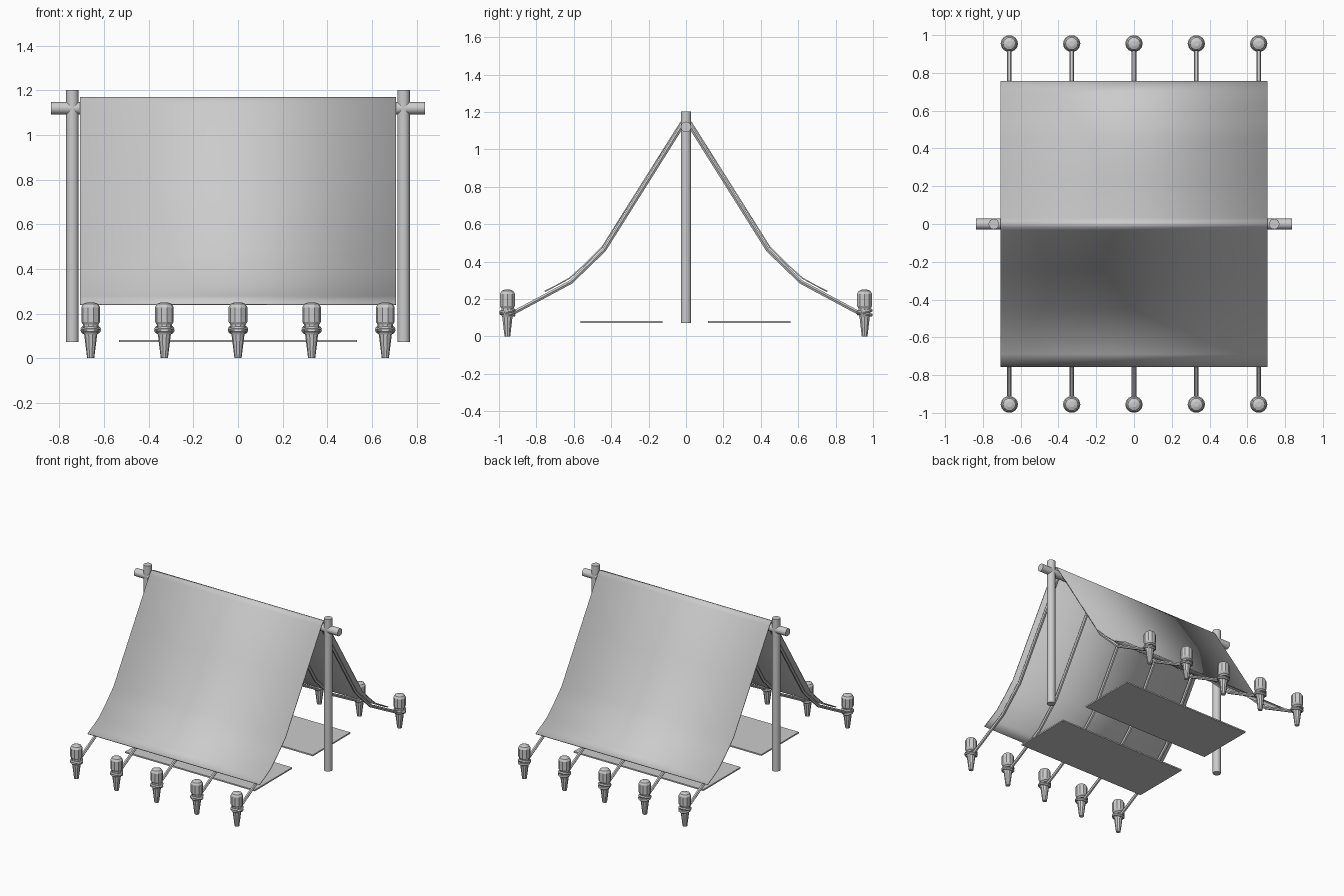
import bpy, bmesh
from math import radians, pi, cos, sin

if "Cube" in bpy.data.objects:
    bpy.data.objects.remove(bpy.data.objects["Cube"])

PEG_X = [-0.66, -0.33, 0, 0.33, 0.66]
PEG_Y = 0.955


def smooth(angle=35):
    bpy.ops.object.shade_smooth_by_angle(angle=radians(angle))


def pole(name, loc, length, rot=(0, 0, 0), r=0.028):
    bpy.ops.mesh.primitive_cylinder_add(vertices=16, radius=r, depth=length, location=loc, rotation=rot)
    bpy.context.object.name = name
    smooth()


def new_mesh(name, bm):
    bmesh.ops.recalc_face_normals(bm, faces=bm.faces)
    me = bpy.data.meshes.new(name)
    bm.to_mesh(me)
    bm.free()
    ob = bpy.data.objects.new(name, me)
    bpy.context.collection.objects.link(ob)
    bpy.ops.object.select_all(action='DESELECT')
    ob.select_set(True)
    bpy.context.view_layer.objects.active = ob
    return ob


def both_sides(half):
    # mirror a half profile (outermost point first) over the ridge
    return [(-y, z) for y, z in half] + [(y, z) for y, z in reversed(half) if y > 0]


def lathe(name, profile, loc, sides=10):
    bm = bmesh.new()
    rings = [[bm.verts.new((r * cos(2 * pi * i / sides), r * sin(2 * pi * i / sides), z))
              for i in range(sides)] for r, z in profile]
    for a, b in zip(rings, rings[1:]):
        for i in range(sides):
            j = (i + 1) % sides
            bm.faces.new((a[i], a[j], b[j], b[i]))
    bm.faces.new(rings[0])
    bm.faces.new(rings[-1])
    ob = new_mesh(name, bm)
    ob.location = loc
    return ob


# Frame: two uprights and the ridge bar through them
for side, s in (("left", -1), ("right", 1)):
    pole(side + "_upright", (s * 0.742, 0, 0.637), 1.13)
pole("ridge_bar", (0, 0, 1.12), 1.675, (0, pi / 2, 0))

# Canvas draped over the ridge
canvas_half = [(0.757, 0.244), (0.69, 0.278), (0.625, 0.314), (0.54, 0.39),
               (0.452, 0.478), (0.24, 0.815), (0.032, 1.145), (0.016, 1.165), (0, 1.17)]
bm = bmesh.new()
rows = [[bm.verts.new((x, y, z)) for x in (-0.707, 0.707)] for y, z in both_sides(canvas_half)]
for a, b in zip(rows, rows[1:]):
    bm.faces.new((a[0], a[1], b[1], b[0]))
canvas = new_mesh("canvas", bm)
for f in canvas.data.polygons:
    if f.normal.z < 0:
        canvas.data.flip_normals()
    break
mod = canvas.modifiers.new("thickness", 'SOLIDIFY')
mod.thickness = 0.007
mod.offset = -1
smooth(40)

# Guy ropes under the canvas, running from peg to peg
rope_half = [(0.925, 0.125), (0.615, 0.291), (0.438, 0.462), (0.024, 1.121), (0, 1.146)]
for x in PEG_X:
    cu = bpy.data.curves.new("guy_rope", 'CURVE')
    cu.dimensions = '3D'
    cu.bevel_depth = 0.012
    cu.bevel_resolution = 1
    cu.use_fill_caps = True
    pts = both_sides(rope_half)
    sp = cu.splines.new('POLY')
    sp.points.add(len(pts) - 1)
    for p, (y, z) in zip(sp.points, pts):
        p.co = (x, y, z, 1)
    ob = bpy.data.objects.new("guy_rope", cu)
    bpy.context.collection.objects.link(ob)
    bpy.ops.object.select_all(action='DESELECT')
    ob.select_set(True)
    bpy.context.view_layer.objects.active = ob
    bpy.ops.object.convert(target='MESH')
    smooth(50)

# Pegs: tapered spike, waist, faceted head with domed top, two crossed rope loops
peg_profile = [(0.016, 0), (0.029, 0.105), (0.034, 0.115), (0.034, 0.15), (0.042, 0.163),
               (0.042, 0.228), (0.033, 0.243), (0.015, 0.25)]
for y in (-PEG_Y, PEG_Y):
    for x in PEG_X:
        lathe("peg", peg_profile, (x, y, 0))
        for tilt, z in ((14, 0.131), (-14, 0.123)):
            bpy.ops.mesh.primitive_torus_add(major_segments=14, minor_segments=6, major_radius=0.036,
                                             minor_radius=0.01, location=(x, y, z),
                                             rotation=(radians(tilt), 0, 0))
            bpy.context.object.name = "rope_loop"
            smooth(50)

# Sleeping mats
for name, y in (("front_mat", -0.345), ("back_mat", 0.338)):
    bpy.ops.mesh.primitive_cube_add(size=1, location=(0, y, 0.077))
    bpy.context.object.name = name
    bpy.context.object.scale = (1.065, 0.44, 0.01)
